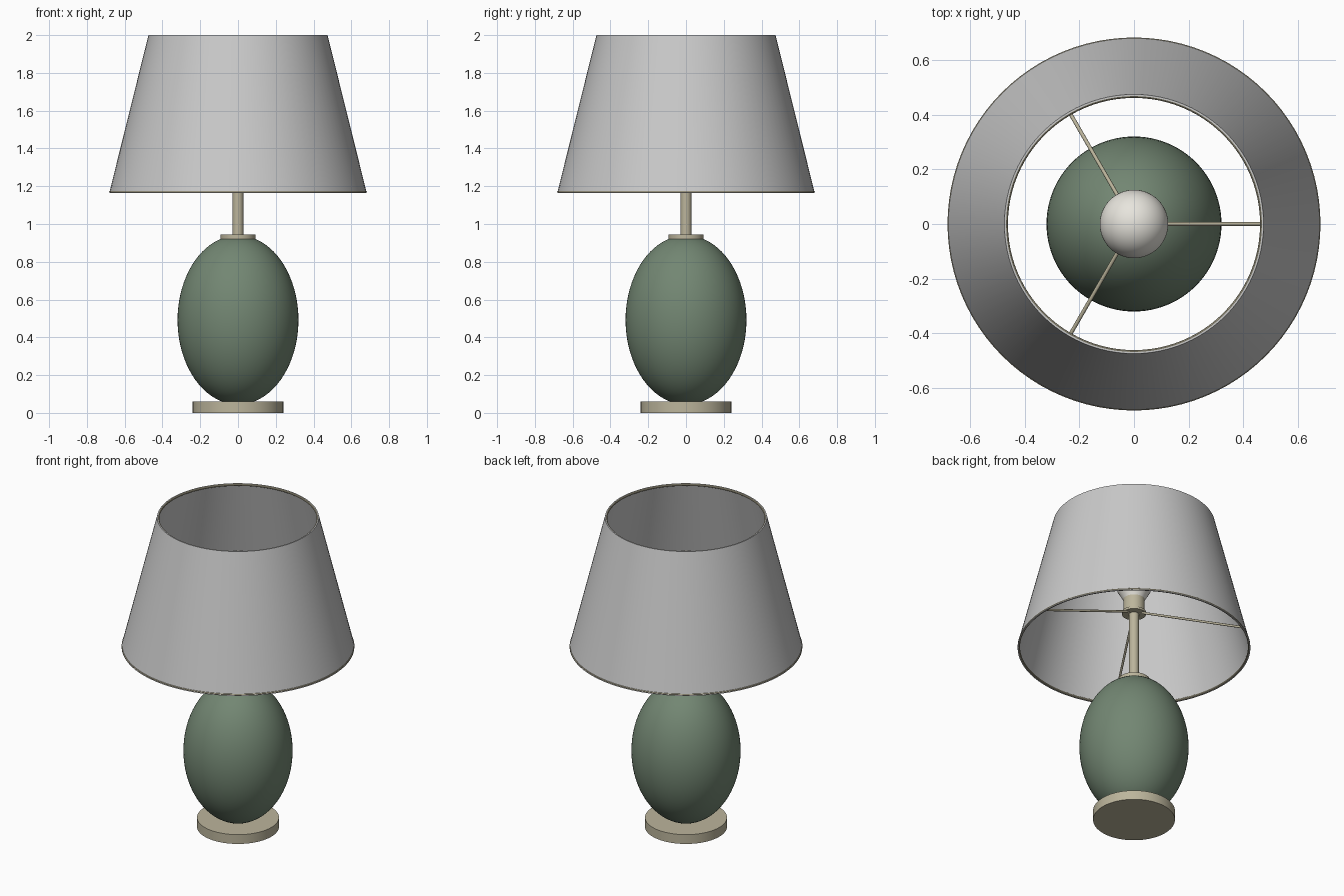
import bpy, bmesh, math
from mathutils import Vector

if "Cube" in bpy.data.objects:
    bpy.data.objects.remove(bpy.data.objects["Cube"])


def material(name, rgb):
    m = bpy.data.materials.new(name)
    m.diffuse_color = (*rgb, 1)
    m.use_nodes = True
    m.node_tree.nodes["Principled BSDF"].inputs["Base Color"].default_value = m.diffuse_color
    return m


BRASS = material("pale brass", (0.50, 0.46, 0.33))
GREEN = material("sage green", (0.17, 0.24, 0.17))
FABRIC = material("grey fabric", (0.59, 0.59, 0.59))
GLASS = material("warm white glass", (0.82, 0.80, 0.74))


def finish(name, mat):
    ob = bpy.context.object
    ob.name = name
    ob.data.materials.append(mat)
    bpy.ops.object.shade_smooth_by_angle(angle=math.radians(35))
    return ob


def lathe(name, profile, mat, closed=False, steps=96):
    """Spin a (radius, height) profile around the z axis."""
    bm = bmesh.new()
    vs = [bm.verts.new((r, 0, z)) for r, z in profile]
    edges = [bm.edges.new(p) for p in zip(vs, vs[1:])]
    if closed:
        edges.append(bm.edges.new((vs[-1], vs[0])))
    bmesh.ops.spin(bm, geom=vs + edges, cent=(0, 0, 0), axis=(0, 0, 1),
                   angle=2 * math.pi, steps=steps)
    bmesh.ops.remove_doubles(bm, verts=bm.verts, dist=1e-5)
    bmesh.ops.recalc_face_normals(bm, faces=bm.faces)
    me = bpy.data.meshes.new(name)
    bm.to_mesh(me)
    bm.free()
    ob = bpy.data.objects.new(name, me)
    bpy.context.collection.objects.link(ob)
    bpy.ops.object.select_all(action='DESELECT')
    ob.select_set(True)
    bpy.context.view_layer.objects.active = ob
    return finish(name, mat)


def disc(name, r, z0, z1, mat):
    return lathe(name, [(0, z0), (r, z0), (r, z1), (0, z1)], mat)


def rod(name, a, b, r, mat):
    a, b = Vector(a), Vector(b)
    d = b - a
    bpy.ops.mesh.primitive_cylinder_add(vertices=12, radius=r, depth=d.length, location=(a + b) / 2,
                                        rotation=d.to_track_quat('Z', 'Y').to_euler())
    return finish(name, mat)


# foot, body, collar and stem
disc("base", 0.24, 0, 0.06, BRASS)
N = 40
lathe("body", [(0.32 * math.sin(math.pi * i / N), 0.492 - 0.448 * math.cos(math.pi * i / N))
               for i in range(N + 1)], GREEN)
disc("collar", 0.093, 0.915, 0.945, BRASS)
disc("stem", 0.029, 0.93, 1.41, BRASS)

# lamp socket with hub plate
disc("hub", 0.07, 1.39, 1.405, BRASS)
disc("socket", 0.063, 1.40, 1.49, BRASS)

# bulb: flared neck running into a round top
R, C = 0.125, 1.65
dome = [(R * math.cos(math.pi / 2 * i / 16), C + R * math.sin(math.pi / 2 * i / 16)) for i in range(17)]
lathe("bulb", [(0, 1.48), (0.058, 1.48), (0.075, 1.51), (0.097, 1.55), (0.114, 1.595)] + dome, GLASS)

# thin tapered shade, open at both ends
lathe("shade", [(0.682, 1.163), (0.474, 2.0), (0.468, 2.0), (0.676, 1.163)], FABRIC, closed=True)

# wire rings just inside both rims
for name, r, z in (("top_ring", 0.468, 1.993), ("bottom_ring", 0.675, 1.17)):
    bpy.ops.mesh.primitive_torus_add(location=(0, 0, z), major_radius=r, minor_radius=0.007,
                                     major_segments=96, minor_segments=10)
    finish(name, BRASS)

# three arms sloping from the hub to the lower ring
for k in range(3):
    a = 2 * math.pi * k / 3
    c, s = math.cos(a), math.sin(a)
    rod(f"arm_{k + 1}", (0.03 * c, 0.03 * s, 1.398), (0.674 * c, 0.674 * s, 1.17), 0.007, BRASS)
